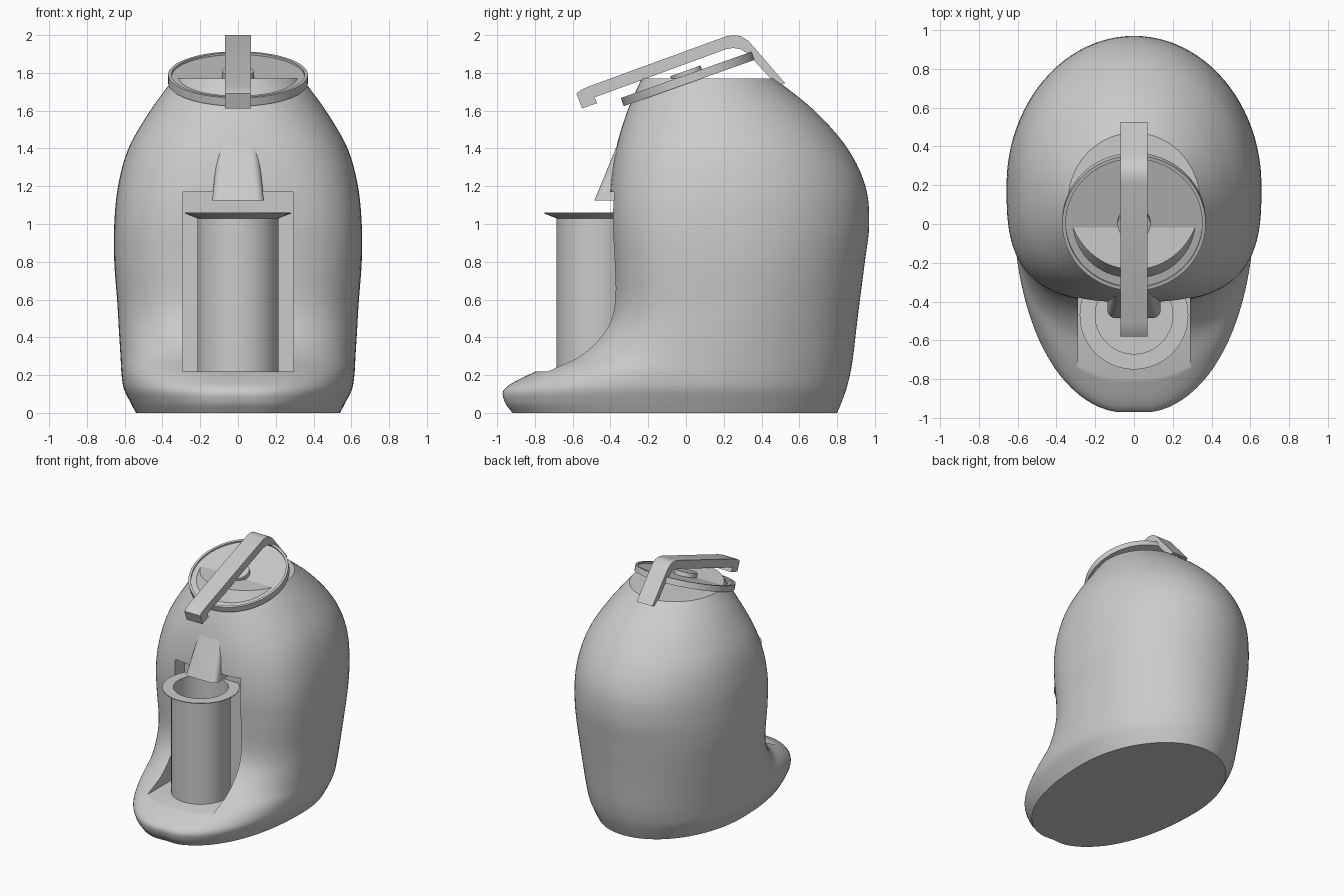
import bpy, bmesh, math
from mathutils import Matrix, Vector

cube = bpy.data.objects.get("Cube")
if cube:
    bpy.data.objects.remove(cube, do_unlink=True)

grey = bpy.data.materials.new("plain grey")
grey.use_nodes = True
grey.diffuse_color = (0.6, 0.6, 0.6, 1)
grey.node_tree.nodes["Principled BSDF"].inputs["Base Color"].default_value = (0.6, 0.6, 0.6, 1)


def make(name, bm):
    bmesh.ops.recalc_face_normals(bm, faces=bm.faces)
    mesh = bpy.data.meshes.new(name)
    bm.to_mesh(mesh)
    bm.free()
    mesh.materials.append(grey)
    ob = bpy.data.objects.new(name, mesh)
    bpy.context.collection.objects.link(ob)
    return ob


def select(ob):
    bpy.ops.object.select_all(action="DESELECT")
    ob.select_set(True)
    bpy.context.view_layer.objects.active = ob


def smooth(ob, angle=35):
    select(ob)
    bpy.ops.object.shade_smooth_by_angle(angle=math.radians(angle))


def loft(name, rings, closed=False):
    bm = bmesh.new()
    rows = [[bm.verts.new(p) for p in ring] for ring in rings]
    pairs = list(zip(rows, rows[1:]))
    if closed:
        pairs.append((rows[-1], rows[0]))
    else:
        bm.faces.new(rows[0])
        bm.faces.new(rows[-1])
    n = len(rows[0])
    for a, b in pairs:
        for i in range(n):
            j = (i + 1) % n
            bm.faces.new((a[i], a[j], b[j], b[i]))
    return make(name, bm)


def lathe(name, profile, matrix, closed=False, n=64):
    rings = [[matrix @ Vector((r * math.cos(2 * math.pi * i / n), r * math.sin(2 * math.pi * i / n), z))
              for i in range(n)] for r, z in profile]
    ob = loft(name, rings, closed)
    smooth(ob)
    return ob


def box(name, x, y, z):
    bm = bmesh.new()
    bmesh.ops.create_cube(bm, size=1)
    for v in bm.verts:
        v.co = [lo + (c + 0.5) * (hi - lo) for c, (lo, hi) in zip(v.co, (x, y, z))]
    return make(name, bm)


# Body sections: height, front, back, half width, widest y, front roundness
sections = [
    (0.0, -0.93, 0.80, 0.54, 0.05, 2.2),
    (0.06, -0.97, 0.825, 0.572, 0.05, 2.2),
    (0.13, -0.965, 0.85, 0.605, 0.05, 2.2),
    (0.21, -0.82, 0.87, 0.617, 0.06, 2.3),
    (0.3, -0.61, 0.885, 0.622, 0.09, 2.4),
    (0.43, -0.46, 0.9, 0.63, 0.13, 2.6),
    (0.57, -0.4, 0.917, 0.638, 0.17, 2.8),
    (0.8, -0.395, 0.947, 0.655, 0.2, 3),
    (1.0, -0.405, 0.97, 0.655, 0.2, 3),
    (1.2, -0.4, 0.95, 0.635, 0.2, 2.8),
    (1.4, -0.37, 0.855, 0.58, 0.19, 2.5),
    (1.6, -0.31, 0.68, 0.465, 0.16, 2.2),
    (1.77, -0.235, 0.47, 0.34, 0.115, 2),
]


def spline(rows, steps):
    out = []
    for k in range(len(rows) - 1):
        a, b = rows[max(k - 1, 0)], rows[k]
        c, d = rows[k + 1], rows[min(k + 2, len(rows) - 1)]
        for s in range(steps):
            t = s / steps
            h = b[0] + (c[0] - b[0]) * t
            w = c[0] - b[0]
            row = [h]
            for i in range(1, len(b)):
                m0 = (c[i] - a[i]) / (c[0] - a[0]) * w
                m1 = (d[i] - b[i]) / (d[0] - b[0]) * w
                row.append((2*t**3 - 3*t*t + 1) * b[i] + (t**3 - 2*t*t + t) * m0
                           + (3*t*t - 2*t**3) * c[i] + (t**3 - t*t) * m1)
            out.append(row)
    return out + [rows[-1]]


def body_ring(row, n=96):
    z, front, back, half, mid, power = row
    ring = []
    for i in range(n):
        a = 2 * math.pi * i / n
        c, s = math.cos(a), math.sin(a)
        e = 2 / power if s < 0 else 1
        x = half * math.copysign(abs(c) ** e, c)
        y = mid + (back - mid) * s if s >= 0 else mid - (mid - front) * abs(s) ** e
        # shallow dimple in the toe
        if s < 0:
            y += 0.015 * math.exp(-(x / 0.07) ** 2) * max(0, 1 - z / 0.3)
        ring.append((x, y, z))
    return ring


body = loft("body", [body_ring(r) for r in spline(sections, 5)])

# Niche cut in the front of the body
cutter = box("niche_cutter", (-0.29, 0.29), (-1.2, -0.26), (0.22, 1.17))
cutter.hide_render = True
cut = body.modifiers.new("niche", "BOOLEAN")
cut.operation = "DIFFERENCE"
cut.solver = "EXACT"
cut.object = cutter
select(body)
bpy.ops.object.modifier_apply(modifier=cut.name)
bpy.data.objects.remove(cutter, do_unlink=True)
smooth(body)

# Cup with a flared lip, standing in the niche
lathe("cup", [(0.215, 0.22), (0.215, 1.03), (0.28, 1.055), (0.28, 1.06), (0.2, 1.06), (0.2, 0.26),
              (0.001, 0.26), (0.001, 0.22)], Matrix.Translation((0, -0.47, 0)), closed=True)

# Spout: a rounded block that widens downwards
rings = []
for z, half, front in ((1.125, 0.137, -0.485), (1.27, 0.122, -0.425), (1.41, 0.107, -0.368), (1.55, 0.095, -0.31)):
    r = 0.04
    ring = [(half, -0.2, z), (-half, -0.2, z)]
    for side, start in ((-1, 180), (1, 270)):
        for k in range(6):
            a = math.radians(start + 18 * k)
            ring.append((side * (half - r) + r * math.cos(a), front + r + r * math.sin(a), z))
    rings.append(ring)
smooth(loft("spout", rings))

# Tilted lid with a raised rim, and its knob
tilt = Matrix.Translation((0, 0.012, 1.768)) @ Matrix.Rotation(math.radians(19.5), 4, "X")
lathe("lid", [(0.001, -0.022), (0.37, -0.022), (0.37, 0.024), (0.352, 0.024), (0.352, 0.012), (0.001, 0.012)],
      tilt, closed=True)
lathe("lid_knob", [(0.085, 0.0), (0.085, 0.045)], tilt)

# Bent carrying handle, extruded from its side profile
profile = [(-0.58, 1.69), (-0.555, 1.71), (-0.51, 1.73), (0.21, 1.993), (0.25, 2.0), (0.29, 1.995), (0.33, 1.97),
           (0.365, 1.93), (0.525, 1.745), (0.48, 1.735), (0.325, 1.905), (0.29, 1.925), (0.25, 1.932),
           (0.21, 1.925), (-0.485, 1.67), (-0.47, 1.64), (-0.55, 1.612)]
smooth(loft("handle", [[(x, y, z) for y, z in profile] for x in (-0.07, 0.07)]), 30)
